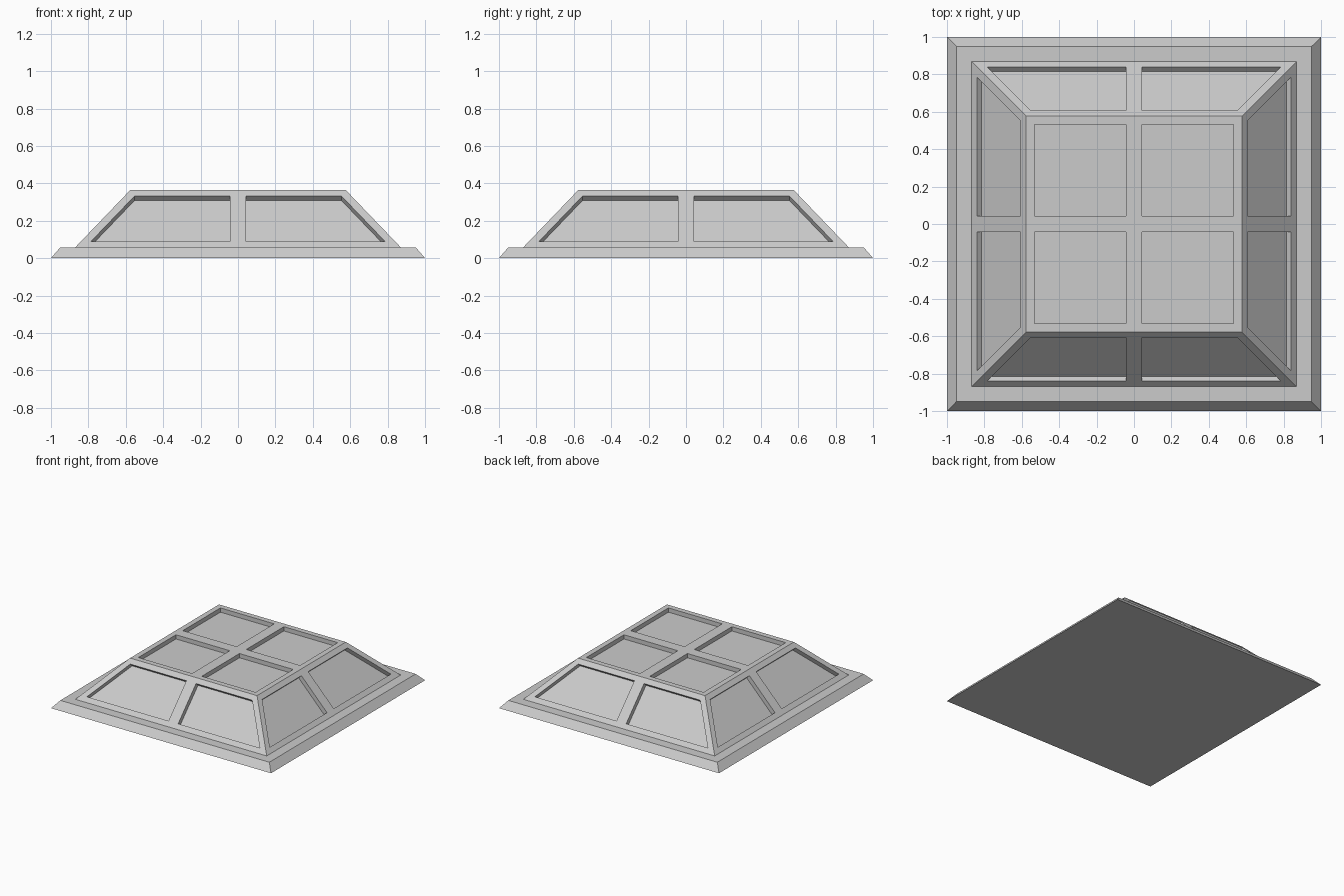
import bpy
import bmesh

cube = bpy.data.objects.get("Cube")
if cube:
    bpy.data.objects.remove(cube, do_unlink=True)

grey = bpy.data.materials.new("light_grey")
grey.use_nodes = True
colour = (0.6, 0.6, 0.6, 1)
grey.diffuse_color = colour
grey.node_tree.nodes["Principled BSDF"].inputs["Base Color"].default_value = colour


def frustum(low, high, z0, z1):
    """Square tapered block given by half widths and heights."""
    bm = bmesh.new()
    bmesh.ops.create_cube(bm, size=2)
    for v in bm.verts:
        half, z = (high, z1) if v.co.z > 0 else (low, z0)
        v.co = (v.co.x * half, v.co.y * half, z)
    return bm


def finish(bm, name):
    mesh = bpy.data.meshes.new(name)
    bm.to_mesh(mesh)
    bm.free()
    mesh.materials.append(grey)
    obj = bpy.data.objects.new(name, mesh)
    bpy.context.collection.objects.link(obj)


# Chamfered base slab
RIM = 0.058
finish(frustum(1, 0.95, 0, RIM), "base_slab")

# Sloped body, open below where it sits on the slab
bm = frustum(0.87, 0.577, RIM, 0.363)
bm.normal_update()
bmesh.ops.delete(bm, geom=[f for f in bm.faces if f.normal.z < -0.9],
                 context="FACES_ONLY")

# Split each side into two bays and the top into four
for axis in ((1, 0, 0), (0, 1, 0)):
    bmesh.ops.bisect_plane(bm, geom=bm.verts[:] + bm.edges[:] + bm.faces[:],
                           plane_co=(0, 0, 0), plane_no=axis)
bm.normal_update()

# Frame around every bay, then sink the panels with straight walls
panels = bm.faces[:]
bmesh.ops.inset_individual(bm, faces=panels, thickness=0.044,
                           use_even_offset=True)
bm.normal_update()
sunk = bmesh.ops.extrude_discrete_faces(bm, faces=panels)["faces"]
for f in sunk:
    shift = f.normal * -0.035
    bmesh.ops.translate(bm, verts=f.verts[:], vec=shift)
bm.normal_update()
finish(bm, "panelled_body")
